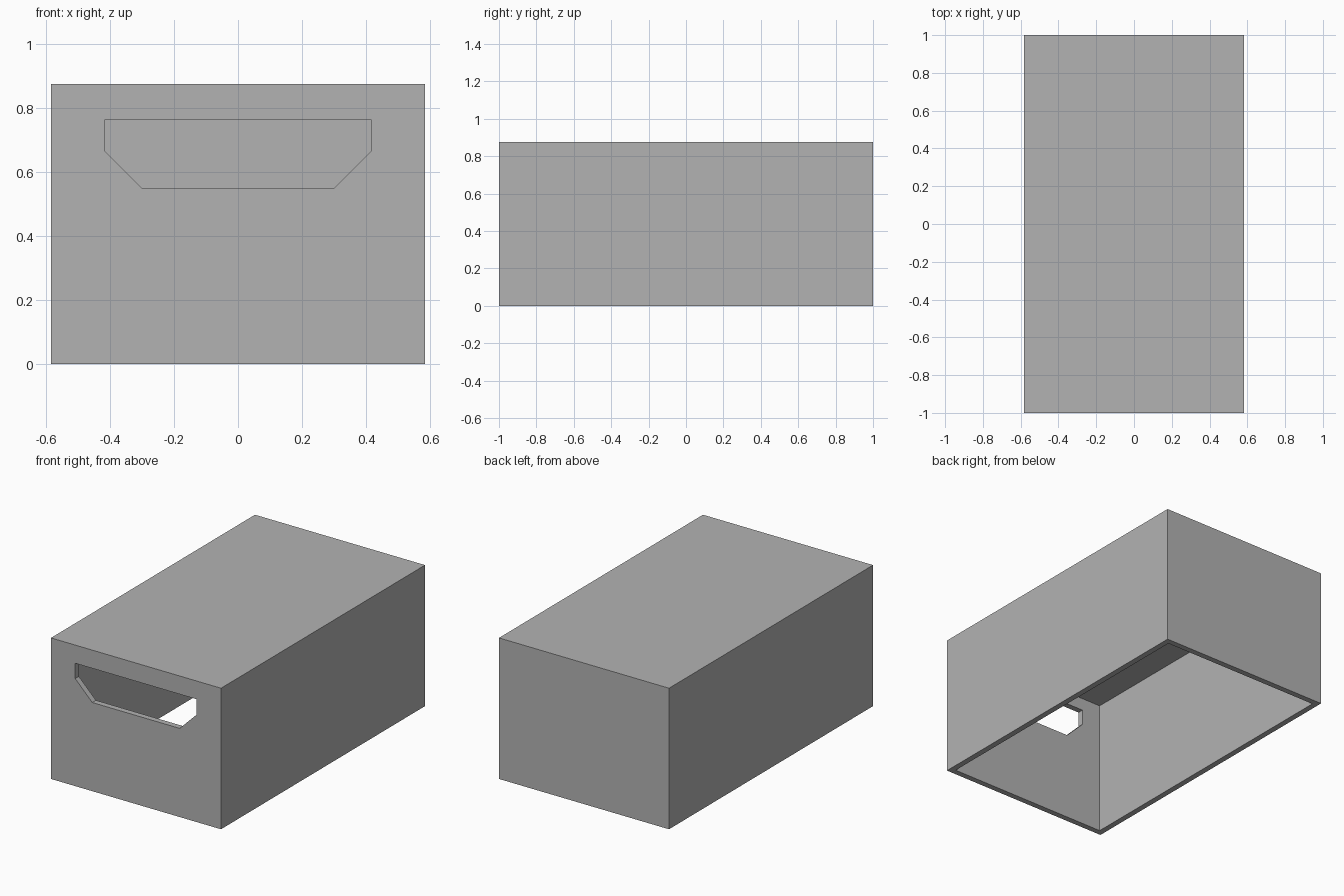
import bpy
import bmesh

default = bpy.data.objects.get("Cube")
if default:
    bpy.data.objects.remove(default, do_unlink=True)

WIDTH, LENGTH, HEIGHT, WALL = 1.167, 2.0, 0.875, 0.036

grey = bpy.data.materials.new("plain grey")
grey.use_nodes = True
colour = (0.45, 0.45, 0.45, 1)
grey.diffuse_color = colour
grey.node_tree.nodes["Principled BSDF"].inputs["Base Color"].default_value = colour


def add_object(name, bm):
    bmesh.ops.recalc_face_normals(bm, faces=bm.faces)
    mesh = bpy.data.meshes.new(name)
    bm.to_mesh(mesh)
    bm.free()
    mesh.materials.append(grey)
    obj = bpy.data.objects.new(name, mesh)
    bpy.context.collection.objects.link(obj)
    return obj


def block(name, size, bottom):
    bm = bmesh.new()
    bmesh.ops.create_cube(bm, size=1)
    bmesh.ops.scale(bm, vec=size, verts=bm.verts)
    bmesh.ops.translate(bm, vec=(0, 0, bottom + size[2] / 2), verts=bm.verts)
    return add_object(name, bm)


def cut(target, cutter):
    mod = target.modifiers.new(cutter.name, "BOOLEAN")
    mod.operation = "DIFFERENCE"
    mod.solver = "EXACT"
    mod.object = cutter
    cutter.hide_render = True
    bpy.context.view_layer.objects.active = target
    bpy.ops.object.modifier_apply(modifier=mod.name)
    bpy.data.objects.remove(cutter, do_unlink=True)


# Box shell, open underneath
box = block("box_shell", (WIDTH, LENGTH, HEIGHT), 0)
cut(box, block("hollow", (WIDTH - 2 * WALL, LENGTH - 2 * WALL, HEIGHT), -WALL))

# Opening with chamfered lower corners, through the front wall only
half = [(0.417, 0.762), (0.417, 0.667), (0.30, 0.55)]
outline = half + [(-x, z) for x, z in reversed(half)]
bm = bmesh.new()
face = bm.faces.new([bm.verts.new((x, -LENGTH / 2 - 0.1, z)) for x, z in outline])
extruded = bmesh.ops.extrude_face_region(bm, geom=[face])["geom"]
bmesh.ops.translate(bm, vec=(0, 0.2, 0),
                    verts=[v for v in extruded if isinstance(v, bmesh.types.BMVert)])
cut(box, add_object("front_opening", bm))
